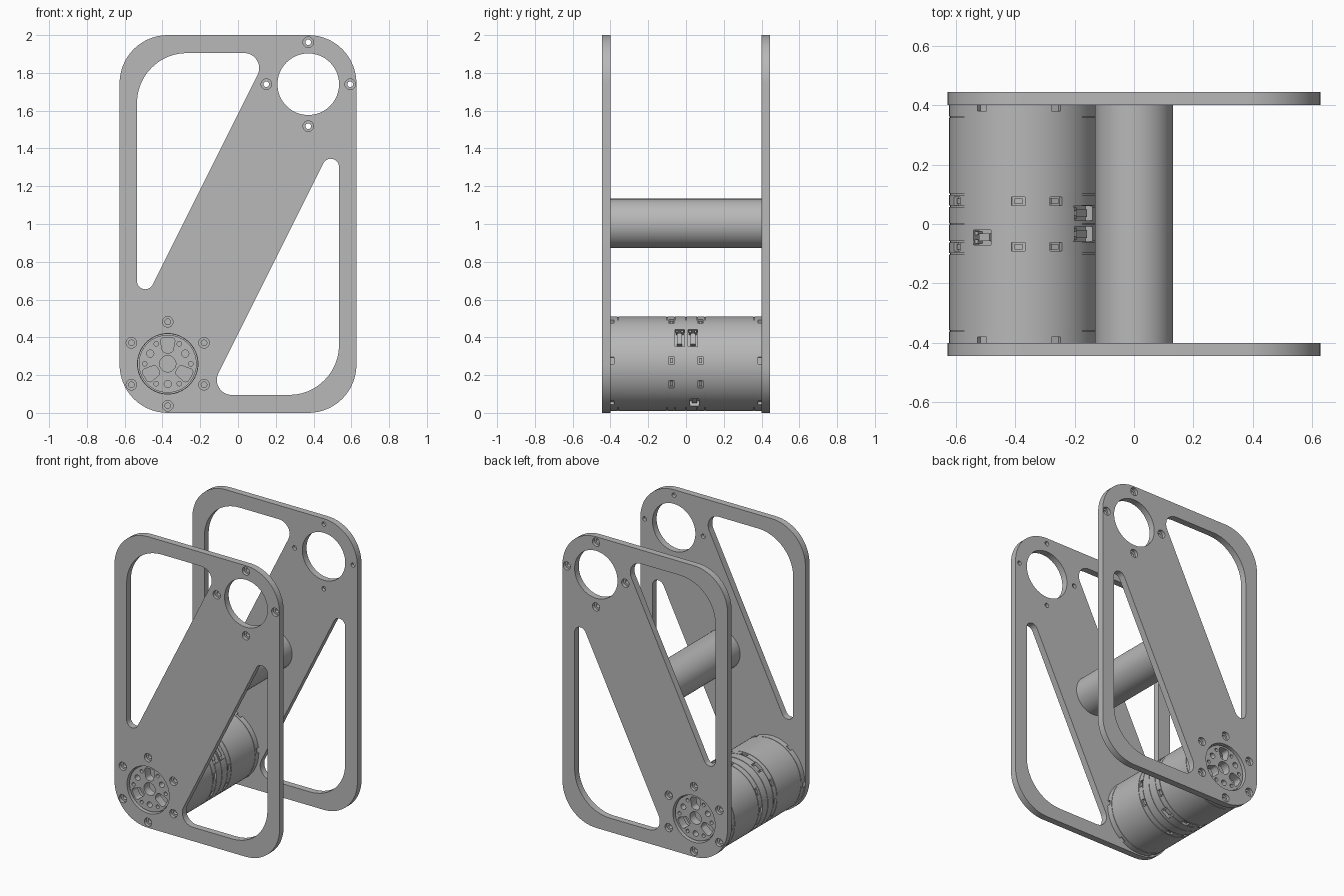
import bpy, bmesh, math
from mathutils import Vector, Matrix

if "Cube" in bpy.data.objects:
    bpy.data.objects.remove(bpy.data.objects["Cube"], do_unlink=True)

GREY = bpy.data.materials.new("machined grey")
GREY.use_nodes = True
GREY.diffuse_color = (0.48, 0.48, 0.48, 1)
GREY.node_tree.nodes["Principled BSDF"].inputs["Base Color"].default_value = (0.48, 0.48, 0.48, 1)

MOTOR = Vector((-0.372, 0.26))      # drum axis in x, z
PORT = Vector((0.372, 1.74))        # upper opening in x, z
OUTER, INNER = 0.445, 0.4           # plate faces along y


def circle(c, r, n=32):
    return [Vector((c[0] + r * math.cos(2 * math.pi * i / n),
                    c[1] + r * math.sin(2 * math.pi * i / n))) for i in range(n)]


def polar(c, r, deg):
    a = math.radians(deg)
    return Vector((c[0] + r * math.cos(a), c[1] + r * math.sin(a)))


def fillet(points, radii, n=12):
    """Round every corner of a polygon."""
    out = []
    pts = [Vector(p) for p in points]
    for i, (p, r) in enumerate(zip(pts, radii)):
        d1 = (pts[i - 1] - p).normalized()
        d2 = (pts[(i + 1) % len(pts)] - p).normalized()
        half = d1.angle(d2) / 2
        c = p + (d1 + d2).normalized() * r / math.sin(half)
        t = r / math.tan(half)
        v0, v1 = p + d1 * t - c, p + d2 * t - c
        sweep = math.atan2(v0.x * v1.y - v0.y * v1.x, v0.dot(v1))
        for k in range(n + 1):
            out.append(c + Matrix.Rotation(sweep * k / n, 2) @ v0)
    return out


def add_object(name, mesh):
    obj = bpy.data.objects.new(name, mesh)
    bpy.context.scene.collection.objects.link(obj)
    return obj


def finish(obj):
    obj.data.materials.clear()
    obj.data.materials.append(GREY)
    bpy.ops.object.select_all(action='DESELECT')
    obj.select_set(True)
    bpy.context.view_layer.objects.active = obj
    bpy.ops.object.shade_smooth_by_angle(angle=math.radians(30))
    return obj


def to_mesh(name, bm):
    bmesh.ops.remove_doubles(bm, verts=bm.verts, dist=1e-5)
    bmesh.ops.recalc_face_normals(bm, faces=bm.faces)
    mesh = bpy.data.meshes.new(name)
    bm.to_mesh(mesh)
    bm.free()
    return mesh


def sheet(name, loops, y0, y1):
    """Flat part with holes: x-z outlines extruded from y0 to y1."""
    curve = bpy.data.curves.new(name, 'CURVE')
    curve.dimensions = '2D'
    curve.fill_mode = 'BOTH'
    curve.extrude = abs(y1 - y0) / 2
    for loop in loops:
        s = curve.splines.new('POLY')
        s.points.add(len(loop) - 1)
        for q, p in zip(s.points, loop):
            q.co = (p.x, p.y, 0, 1)
        s.use_cyclic_u = True
    temp = add_object(name + "_outline", curve)
    bpy.context.view_layer.update()
    raw = bpy.data.meshes.new_from_object(
        temp.evaluated_get(bpy.context.evaluated_depsgraph_get()))
    bpy.data.objects.remove(temp, do_unlink=True)
    raw.transform(Matrix.Translation((0, (y0 + y1) / 2, 0)) @ Matrix.Rotation(math.pi / 2, 4, 'X'))
    bm = bmesh.new()
    bm.from_mesh(raw)
    return add_object(name, to_mesh(name, bm))


def cut(obj, bm):
    """Subtract the cutter shapes from obj."""
    cutter = add_object("cutter", to_mesh("cutter", bm))
    cutter.hide_render = True
    mod = obj.modifiers.new("cut", 'BOOLEAN')
    mod.operation, mod.solver, mod.object = 'DIFFERENCE', 'EXACT', cutter
    bpy.context.view_layer.objects.active = obj
    bpy.ops.object.modifier_apply(modifier=mod.name)
    bpy.data.objects.remove(cutter, do_unlink=True)


def add_rod(bm, c, r, y0, y1, n=24):
    m = Matrix.Translation((c[0], (y0 + y1) / 2, c[1])) @ Matrix.Rotation(math.pi / 2, 4, 'X')
    bmesh.ops.create_cone(bm, cap_ends=True, segments=n, radius1=r, radius2=r,
                          depth=abs(y1 - y0), matrix=m)


# Side plates: rounded frame with two slanted windows
frame = fillet([(-0.627, 0), (0.627, 0), (0.627, 2), (-0.627, 2)], [0.255] * 4, 16)
window = fillet([(-0.535, 1.905), (-0.535, 0.512), (0.1615, 1.905)], [0.265, 0.044, 0.08])
window_low = [Vector((-p.x, 2 - p.y)) for p in window]
screws = [polar(PORT, 0.222, 90 * k) for k in range(4)]
screws += [polar(MOTOR, 0.222, 30 + 60 * k) for k in range(6)]
plate_loops = [frame, window, window_low, circle(PORT, 0.163, 64), circle(MOTOR, 0.16, 64)]
plate_loops += [circle(s, 0.015, 20) for s in screws]

# Hub faces: spoked disc with bolt circle
hub_loops = [circle(MOTOR, 0.153, 64), circle(MOTOR, 0.043)]
pocket = fillet([(-0.042, 0.14), (0.042, 0.14), (0.026, 0.058), (-0.026, 0.058)], [0.02] * 4, 6)
for k in range(3):
    turn = Matrix.Rotation(math.radians(120 * k), 2)
    hub_loops.append([MOTOR + turn @ p for p in pocket])
    hub_loops.append(circle(polar(MOTOR, 0.107, 30 + 120 * k), 0.019, 20))
hub_loops += [circle(polar(MOTOR, 0.122, 60 * k), 0.012, 16) for k in range(6)]

for side, label in ((-1, "front"), (1, "back")):
    plate = sheet(label + "_plate", plate_loops, side * INNER, side * OUTER)
    bores = bmesh.new()
    for s in screws:
        add_rod(bores, s, 0.028, side * 0.423, side * 0.47)
    cut(plate, bores)
    finish(plate)
    finish(sheet(label + "_hub", hub_loops, side * 0.37, side * 0.428))

# Motor drum: turned profile with fine seams and recessed ends
profile = [(0, -0.33), (0.158, -0.33), (0.158, -INNER), (0.25, -INNER)]
for y in (-0.36, -0.1, -0.06, 0, 0.06, 0.1, 0.36):
    profile += [(0.25, y - 0.002), (0.247, y - 0.002), (0.247, y + 0.002), (0.25, y + 0.002)]
profile += [(0.25, INNER), (0.158, INNER), (0.158, 0.33), (0, 0.33)]
bm = bmesh.new()
verts = [bm.verts.new((r, y, 0)) for r, y in profile]
edges = [bm.edges.new(pair) for pair in zip(verts, verts[1:])]
bmesh.ops.spin(bm, geom=verts + edges, axis=(0, 1, 0), cent=(0, 0, 0),
               angle=2 * math.pi, steps=96)
drum = add_object("motor_drum", to_mesh("motor_drum", bm))
drum.data.transform(Matrix.Translation((MOTOR.x, 0, MOTOR.y)))


def add_block(bm, deg, y, along, wide, r0, r1, shift=0):
    """Box on the drum's skin: shift and along run around the rim."""
    m = (Matrix.Translation((MOTOR.x, 0, MOTOR.y))
         @ Matrix.Rotation(-math.radians(deg), 4, 'Y')
         @ Matrix.Translation(((r0 + r1) / 2, y, shift))
         @ Matrix.Diagonal((r1 - r0, wide, along, 1)))
    bmesh.ops.create_cube(bm, size=1, matrix=m)


# Clip notches and connector sockets around the drum
sockets = [(34, 0.036, 0.11), (34, -0.034, 0.11), (124, -0.045, 0.07), (304, 0.045, 0.07)]
notches = bmesh.new()
tabs = bmesh.new()
for side in (-1, 1):
    for k in range(6):
        add_block(notches, 4 + 60 * k, side * 0.391, 0.035, 0.022, 0.232, 0.27)
    for k in range(12):
        if 4 + 30 * k not in (34, 124, 304):
            add_block(notches, 4 + 30 * k, side * 0.077, 0.045, 0.028, 0.232, 0.27)
            add_block(tabs, 4 + 30 * k, side * 0.077, 0.026, 0.018, 0.225, 0.242)
for deg, y, along in sockets:
    add_block(notches, deg, y, along, 0.05, 0.215, 0.27)
    add_block(tabs, deg, y, along * 0.6, 0.026, 0.21, 0.236)
    for s in (-1, 1):
        add_block(tabs, deg, y + 0.014 * s, 0.012, 0.012, 0.21, 0.24, along * 0.4)
cut(drum, notches)
finish(drum)
finish(add_object("connector_tabs", to_mesh("connector_tabs", tabs)))

# Cross tube joining the plates
bm = bmesh.new()
add_rod(bm, (0, 1.003), 0.131, -INNER, INNER, 64)
finish(add_object("cross_tube", to_mesh("cross_tube", bm)))
